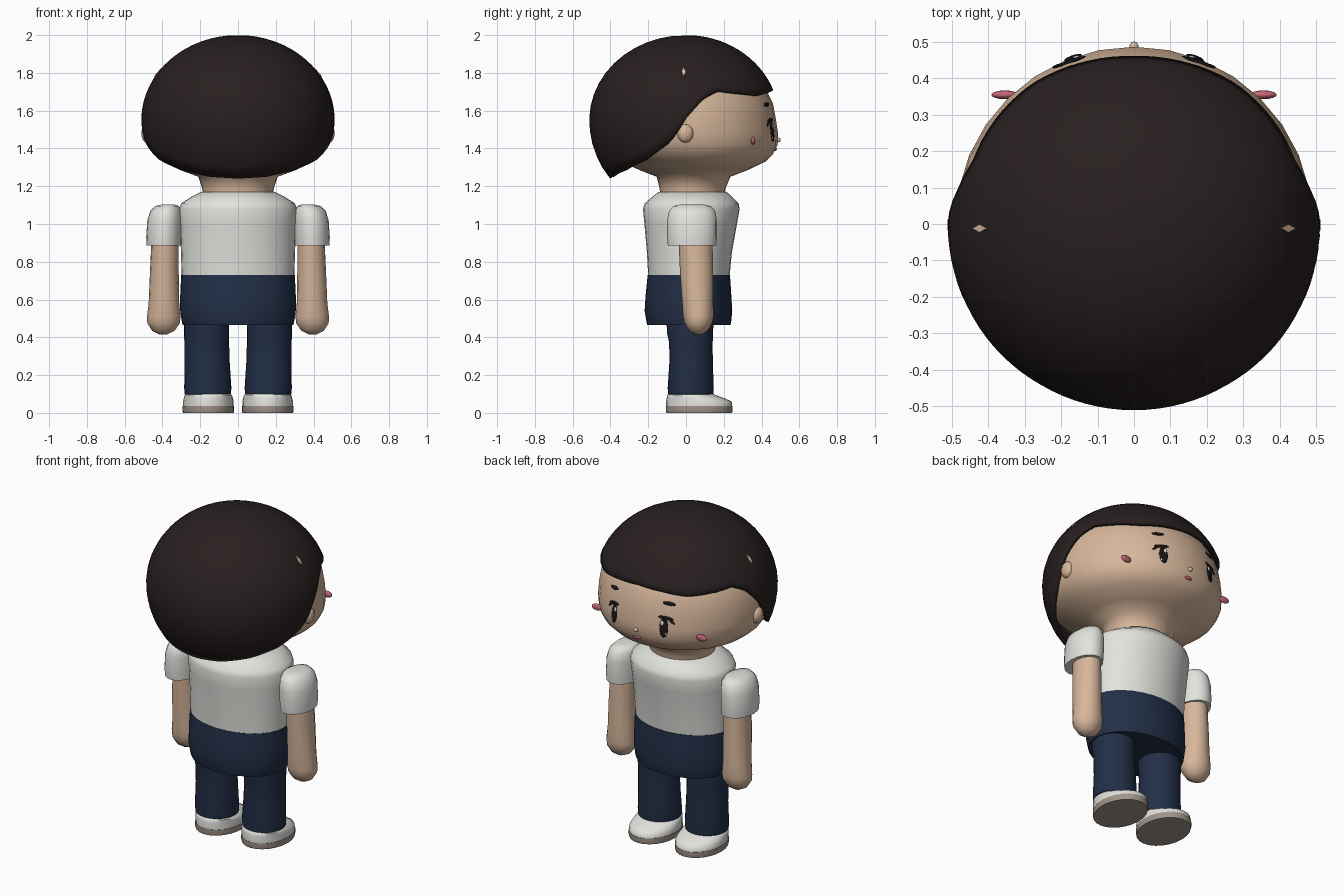
import bpy, bmesh, math
from mathutils import Matrix, Vector

cube = bpy.data.objects.get("Cube")
if cube:
    bpy.data.objects.remove(cube, do_unlink=True)


def material(name, r, g, b):
    m = bpy.data.materials.new(name)
    m.use_nodes = True
    m.diffuse_color = (r, g, b, 1)
    bsdf = next(n for n in m.node_tree.nodes if n.type == 'BSDF_PRINCIPLED')
    bsdf.inputs["Base Color"].default_value = (r, g, b, 1)
    bsdf.inputs["Roughness"].default_value = 0.8
    return m


SKIN = material("skin", 0.68, 0.47, 0.33)
HAIR = material("dark brown hair", 0.022, 0.014, 0.014)
SHIRT = material("white cloth", 0.76, 0.76, 0.73)
NAVY = material("navy cloth", 0.016, 0.028, 0.062)
SOLE = material("taupe sole", 0.36, 0.30, 0.26)
PINK = material("pink", 0.55, 0.13, 0.18)
DARK = material("eye black", 0.01, 0.007, 0.007)
WHITE = material("eye white", 0.85, 0.85, 0.85)


def finish(name, bm, mat, angle=40):
    bmesh.ops.recalc_face_normals(bm, faces=bm.faces)
    mesh = bpy.data.meshes.new(name)
    bm.to_mesh(mesh)
    bm.free()
    mesh.materials.append(mat)
    ob = bpy.data.objects.new(name, mesh)
    bpy.context.collection.objects.link(ob)
    bpy.ops.object.select_all(action='DESELECT')
    ob.select_set(True)
    bpy.context.view_layer.objects.active = ob
    bpy.ops.object.shade_smooth_by_angle(angle=math.radians(angle))
    return ob


def loft(name, rings, mat, n=24, angle=40):
    """Capped stack of ellipses, each given as z, cx, cy, rx, ry."""
    bm = bmesh.new()
    loops = []
    for z, cx, cy, rx, ry in rings:
        turn = [2 * math.pi * i / n for i in range(n)]
        loops.append([bm.verts.new((cx + rx * math.sin(a), cy + ry * math.cos(a), z)) for a in turn])
    for low, high in zip(loops, loops[1:]):
        for i in range(n):
            j = (i + 1) % n
            bm.faces.new((low[i], low[j], high[j], high[i]))
    bm.faces.new(loops[0])
    bm.faces.new(loops[-1])
    return finish(name, bm, mat, angle)


def ball(name, place, size, mat, seg=16):
    """Ellipsoid; place is a position or a full matrix."""
    if not isinstance(place, Matrix):
        place = Matrix.Translation(place)
    bm = bmesh.new()
    bmesh.ops.create_uvsphere(bm, u_segments=seg, v_segments=max(6, seg // 2), radius=1,
                              matrix=place @ Matrix.Diagonal((*size, 1)))
    return finish(name, bm, mat, 60)


def lerp(table, t):
    for a, b in zip(table, table[1:]):
        if a[0] <= t <= b[0]:
            k = (t - a[0]) / (b[0] - a[0])
            return [p + (q - p) * k for p, q in zip(a, b)]
    return list(table[-1])


# Head and neck
HEAD = [(1.14, 0, .035, .185, .17), (1.19, 0, .035, .19, .175), (1.25, 0, .04, .21, .195),
        (1.285, 0, .04, .305, .285), (1.33, 0, .04, .4, .38), (1.37, 0, .03, .45, .43),
        (1.42, 0, .015, .48, .47), (1.48, 0, .005, .49, .482), (1.56, 0, 0, .488, .475),
        (1.64, 0, 0, .475, .46), (1.72, 0, -.01, .445, .43), (1.82, 0, -.01, .36, .35),
        (1.9, 0, -.01, .25, .24), (1.95, 0, -.01, .1, .1)]
loft("head", HEAD, SKIN, 32, 60)


def on_face(x, z, lift=0.0, roll=0.0):
    """Matrix on the face surface whose local y points outward."""
    def depth(h):
        _, _, cy, rx, ry = lerp(HEAD, h)
        return cy + ry * math.sqrt(1 - (x / rx) ** 2)
    _, _, cy, rx, ry = lerp(HEAD, z)
    y = depth(z)
    pitch = math.atan2(depth(z + .02) - depth(z - .02), .04)
    yaw = math.atan2(x / rx ** 2, (y - cy) / ry ** 2)
    turn = Matrix.Rotation(-yaw, 4, 'Z') @ Matrix.Rotation(-pitch, 4, 'X') @ Matrix.Rotation(roll, 4, 'Y')
    return Matrix.Translation((x, y, z)) @ turn @ Matrix.Translation((0, lift, 0))


# Hair cap: dome cut along a hairline of (degrees from the face, height)
HAIRLINE = [(0, 1.71), (18, 1.7), (35, 1.685), (58, 1.70), (68, 1.71), (78, 1.67), (84, 1.62),
            (90, 1.56), (96, 1.47), (102, 1.415), (116, 1.34), (136, 1.285), (158, 1.25), (180, 1.24)]
bm = bmesh.new()
crown = bm.verts.new((0, 0, 1.995))
columns = []
N, ROWS = 96, 16
for i in range(N):
    a = 2 * math.pi * i / N
    deg = math.degrees(min(a, 2 * math.pi - a))
    edge = lerp(HAIRLINE, deg)[1] - 1.55
    low = math.asin(edge / (.45 if edge > 0 else .5))
    col = []
    for k in range(1, ROWS + 1):
        t = math.pi / 2 + (low - math.pi / 2) * k / ROWS
        r = .512 * math.cos(t)
        y = r * math.cos(a)
        z = 1.55 + (.45 if t > 0 else .5) * math.sin(t)
        col.append(bm.verts.new((r * math.sin(a), y * (.965 if y > 0 else 1), z)))
    columns.append(col)
for i in range(N):
    p, q = columns[i], columns[(i + 1) % N]
    bm.faces.new((crown, p[0], q[0]))
    for k in range(ROWS - 1):
        bm.faces.new((p[k], p[k + 1], q[k + 1], q[k]))
hair = finish("hair", bm, HAIR, 60)
shell = hair.modifiers.new("thickness", 'SOLIDIFY')
shell.thickness = .022
shell.offset = -1

# Nose and mouth
ball("nose", on_face(0, 1.445), (.013, .016, .013), SKIN, 12)
ball("mouth", on_face(0, 1.395), (.026, .008, .01), PINK, 12)

# Torso
loft("shirt", [(.72, 0, .015, .298, .215), (.85, 0, .018, .302, .225), (1.0, 0, .025, .308, .245),
               (1.08, 0, .028, .313, .256), (1.11, 0, .03, .3, .248), (1.145, 0, .033, .245, .21),
               (1.17, 0, .035, .195, .18)], SHIRT, 32, 50)
loft("hips", [(.465, 0, .015, .292, .22), (.48, 0, .015, .297, .224), (.54, 0, .013, .306, .232),
              (.62, 0, .013, .306, .227), (.73, 0, .015, .301, .218)], NAVY, 32)

for s, side in ((1, "left_"), (-1, "right_")):
    # Face details
    ball(side + "eye", on_face(s * .168, 1.49), (.026, .0048, .056), DARK)
    ball(side + "eyelash", on_face(s * .175, 1.548, .001, s * .12), (.046, .0048, .011), DARK)
    ball(side + "lash_tip", on_face(s * .208, 1.53, .001, s * .7), (.022, .0048, .007), DARK, 12)
    ball(side + "eye_glint", on_face(s * .158, 1.518, .004), (.009, .003, .014), WHITE, 12)
    ball(side + "eye_spark", on_face(s * .18, 1.455, .004), (.006, .003, .008), WHITE, 12)
    ball(side + "eyebrow", on_face(s * .185, 1.632, .001, s * .1), (.038, .0048, .011), DARK)
    ball(side + "blush", (s * .355, .355, 1.44), (.037, .012, .02), PINK)
    ball(side + "ear", (s * .482, -.003, 1.48), (.032, .044, .05), SKIN, 10)

    # Small gap in the hair above the ear
    bm = bmesh.new()
    tilt = Vector((s * .75, 0, .66)).to_track_quat('Z', 'Y').to_matrix().to_4x4()
    bmesh.ops.create_cone(bm, cap_ends=True, segments=4, radius1=1, radius2=1, depth=.006,
                          matrix=Matrix.Translation((s * .423, -.012, 1.803)) @ tilt
                          @ Matrix.Diagonal((.011, .03, 1, 1)))
    finish(side + "hair_gap", bm, SKIN)

    # Sleeve and arm
    loft(side + "sleeve", [(.885, s * .392, .032, .092, .128), (.93, s * .392, .032, .094, .132),
                           (1.02, s * .388, .032, .092, .132), (1.07, s * .382, .032, .082, .122),
                           (1.095, s * .375, .032, .062, .1), (1.104, s * .37, .032, .03, .06)],
         SHIRT, 20, 50)
    loft(side + "arm", [(.415, s * .397, .065, .02, .018), (.435, s * .395, .065, .06, .05),
                        (.475, s * .394, .065, .086, .074), (.51, s * .393, .065, .089, .08),
                        (.58, s * .392, .062, .081, .082), (.75, s * .39, .056, .076, .088),
                        (.92, s * .386, .05, .072, .09)], SKIN, 16, 60)

    # Leg
    loft(side + "leg", [(.09, s * .16, .025, .105, .105), (.1, s * .16, .025, .122, .12),
                        (.13, s * .16, .025, .125, .122), (.27, s * .163, .027, .119, .115),
                        (.37, s * .165, .026, .118, .115), (.42, s * .167, .022, .12, .122),
                        (.52, s * .167, .02, .118, .125)], NAVY, 24, 50)

    # Shoe: flat sole with a lower toe
    loft(side + "sole", [(0, s * .157, .07, .134, .174), (.012, s * .157, .07, .137, .177),
                         (.036, s * .157, .07, .137, .177)], SOLE)
    loft(side + "shoe", [(.034, s * .157, .07, .134, .175), (.06, s * .157, .068, .134, .174),
                         (.078, s * .157, .05, .13, .152), (.095, s * .157, .028, .125, .128),
                         (.102, s * .157, .024, .112, .112)], SHIRT, 24, 60)
